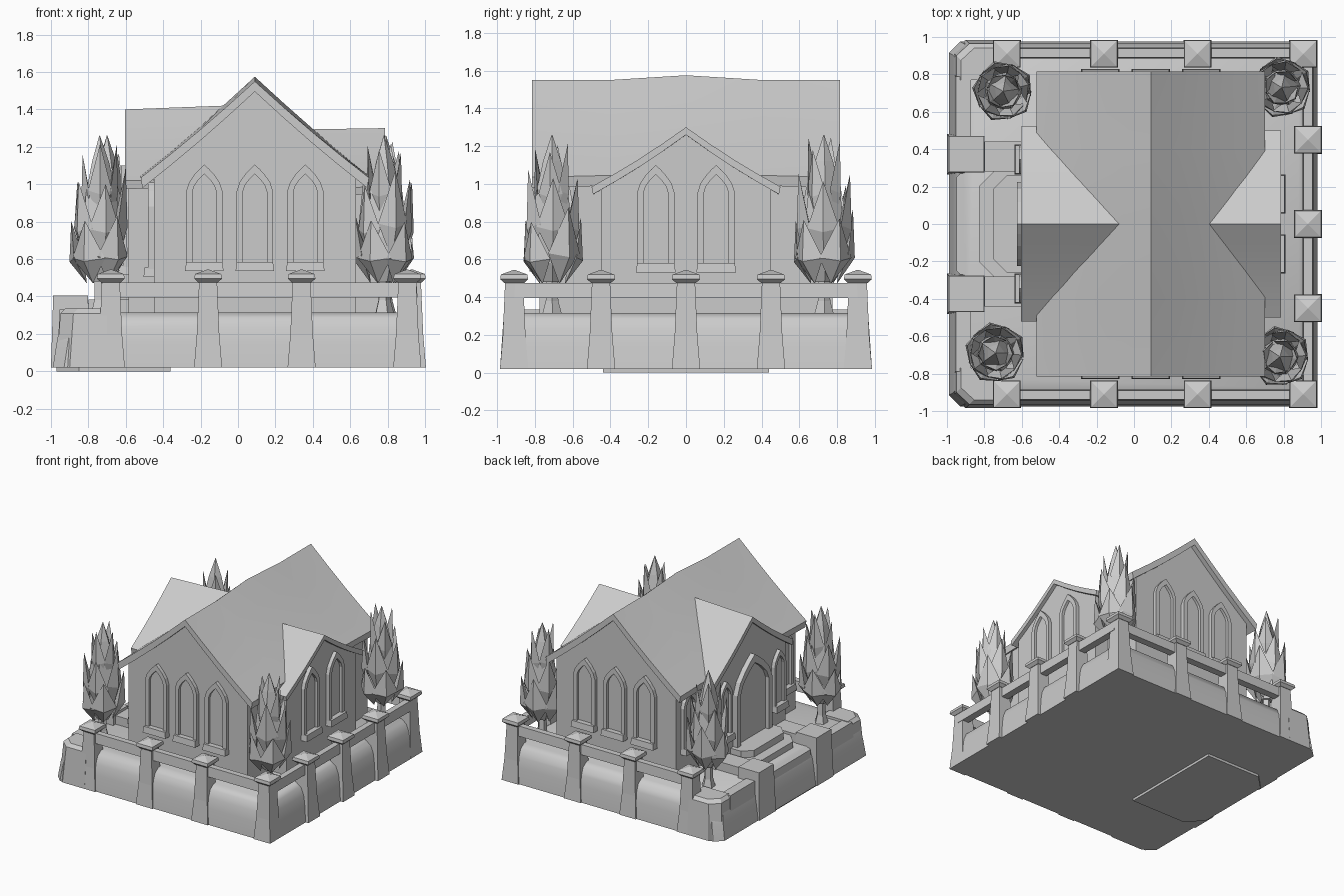
import bpy, bmesh, math, random
from mathutils import Vector, Matrix

if "Cube" in bpy.data.objects:
    bpy.data.objects.remove(bpy.data.objects["Cube"])

random.seed(4)


def make(name, bm, smooth=False, mat=None):
    bmesh.ops.recalc_face_normals(bm, faces=bm.faces)
    me = bpy.data.meshes.new(name)
    bm.to_mesh(me)
    bm.free()
    ob = bpy.data.objects.new(name, me)
    bpy.context.collection.objects.link(ob)
    if mat:
        ob.matrix_world = mat
    if smooth:
        bpy.context.view_layer.objects.active = ob
        ob.select_set(True)
        bpy.ops.object.shade_smooth_by_angle(angle=math.radians(35))
        ob.select_set(False)
    return ob


def loft(name, rings, **kw):
    """Skin a series of closed rings and cap both ends."""
    bm = bmesh.new()
    vs = [[bm.verts.new(p) for p in r] for r in rings]
    n = len(vs[0])
    for a, b in zip(vs, vs[1:]):
        for i in range(n):
            bm.faces.new((a[i], a[(i + 1) % n], b[(i + 1) % n], b[i]))
    bm.faces.new(vs[0])
    bm.faces.new(vs[-1])
    return make(name, bm, **kw)


def rect(cx, cy, hx, hy, z):
    return [(cx + sx * hx, cy + sy * hy, z) for sx, sy in ((-1, -1), (1, -1), (1, 1), (-1, 1))]


def box(name, x0, x1, y0, y1, z0, z1, t=0.0, **kw):
    cx, cy, hx, hy = (x0 + x1) / 2, (y0 + y1) / 2, (x1 - x0) / 2, (y1 - y0) / 2
    return loft(name, [rect(cx, cy, hx, hy, z0), rect(cx, cy, hx - t, hy - t, z1)], **kw)


# terrace with rounded upper edge and clipped left corners
def terrace_ring(x0, x1, hy, c, z):
    return [(x0 + c, -hy, z), (x1, -hy, z), (x1, hy, z), (x0 + c, hy, z), (x0, hy - c, z), (x0, c - hy, z)]


loft("terrace", [terrace_ring(x0, x1, hy, 0.06, z) for x0, x1, hy, z in (
    (-0.99, 0.98, 0.975, 0.02), (-0.97, 0.965, 0.965, 0.15), (-0.955, 0.95, 0.95, 0.23),
    (-0.935, 0.925, 0.925, 0.285), (-0.90, 0.88, 0.88, 0.315))], smooth=True)


# octagonal entrance steps on the left
def step(name, x0, x1, hy, c, z0, z1):
    ring = lambda z: [(x0, -hy + c, z), (x0 + c, -hy, z), (x1, -hy, z), (x1, hy, z), (x0 + c, hy, z), (x0, hy - c, z)]
    loft(name, [ring(z0), ring(z1)])


step("step_footing", -0.97, -0.36, 0.44, 0.12, 0.0, 0.03)
step("lower_step", -0.95, -0.5, 0.27, 0.02, 0.1, 0.31)
step("middle_step", -0.83, -0.5, 0.29, 0.09, 0.3, 0.365)
step("upper_step", -0.75, -0.5, 0.26, 0.07, 0.3, 0.42)

# entrance pedestals, side cheeks and low left walls
for s in (-1, 1):
    y = lambda a, b: (min(s * a, s * b), max(s * a, s * b))
    box("pedestal", -1.0, -0.79, *y(0.265, 0.48), 0.02, 0.405, t=0.012)
    box("step_cheek", -0.8, -0.58, *y(0.28, 0.44), 0.3, 0.385)
    box("low_wall", -0.965, -0.86, *y(0.45, 0.8), 0.1, 0.33, t=0.012)
    corner = lambda d, z: [(x, s * yy, z) for x, yy in (
        (-0.95 + d, 0.77), (-0.95 + d, 0.9 - d), (-0.88 + d, 0.965 - d), (-0.70, 0.965 - d), (-0.70, 0.77))]
    loft("corner_block", [corner(-0.02, 0.02), corner(0.0, 0.31), corner(0.025, 0.335)])


# fence posts, caps and rails
def post(x, y):
    loft("fence_post", [rect(x, y, h, h, z) for h, z in ((0.075, 0.02), (0.06, 0.2), (0.048, 0.48))])
    loft("post_cap", [rect(x, y, h, h, z) for h, z in (
        (0.052, 0.475), (0.074, 0.495), (0.07, 0.52), (0.002, 0.545))])


for s in (-1, 1):
    for x in (-0.68, -0.16, 0.34, 0.905):
        post(x, s * 0.91)
    box("side_rail", -0.68, 0.905, s * 0.915 - 0.03, s * 0.915 + 0.03, 0.395, 0.475, t=0.006)
for y in (-0.45, 0, 0.45):
    post(0.93, y)
box("end_rail", 0.9, 0.96, -0.91, 0.91, 0.395, 0.475, t=0.006)


# gabled walls and curved roofs; along = 'y' for the main nave, 'x' for the wings
def gable(name, along, centre, half, z_eave, z_peak, a, b, z0=0.3):
    prof = [(-half, z0), (half, z0), (half, z_eave), (0, z_peak), (-half, z_eave)]
    put = lambda u, t, z: (centre + u, t, z) if along == 'y' else (t, centre + u, z)
    loft(name, [[put(u, t, z) for u, z in prof] for t in (a, b)])


def roof(name, along, centre, half, stations, thick):
    put = lambda u, t, z: (centre + u, t, z) if along == 'y' else (t, centre + u, z)
    rings = []
    for t, ze, zp in stations:
        curve = [(k, ze + (zp - ze) * (1 - abs(k)) - 0.012 * math.sin(math.pi * abs(k)))
                 for k in (-1, -0.75, -0.5, -0.25, 0, 0.25, 0.5, 0.75, 1)]
        top = [put(k * half, t, z) for k, z in curve]
        low = [put(k * half * 0.985, t, z - thick) for k, z in reversed(curve)]
        rings.append(top + low)
    loft(name, rings, smooth=True)


gable("main_walls", 'y', 0.09, 0.54, 1.03, 1.5, -0.775, 0.775)
gable("right_wing_walls", 'x', 0, 0.45, 0.98, 1.26, 0.2, 0.755)
gable("left_wing_walls", 'x', 0, 0.45, 1.03, 1.355, -0.585, 0.0)
roof("main_roof", 'y', 0.09, 0.61, [(-0.815, 1.035, 1.55), (-0.4, 1.045, 1.55), (0, 1.05, 1.575),
                                    (0.4, 1.045, 1.55), (0.815, 1.035, 1.55)], 0.055)
roof("right_wing_roof", 'x', 0, 0.5, [(0.15, 0.98, 1.29), (0.785, 0.985, 1.3)], 0.04)
roof("left_wing_roof", 'x', 0, 0.52, [(-0.605, 1.02, 1.4), (0.05, 1.03, 1.425)], 0.045)


# pointed-arch openings: local x across, -y outward
def arch(w, z0, spring, peak):
    side = [(w, z0)] + [(w * (1 - k ** 1.7), spring + (peak - spring) * k) for k in (0, 0.35, 0.65, 0.85)]
    return side + [(0, peak)] + [(-x, z) for x, z in reversed(side)]


def opening(name, x, y, turn, w, z0, spring, peak, border, sill=True, depth=0.03):
    mat = Matrix.Translation((x, y, 0)) @ Matrix.Rotation(math.radians(turn), 4, 'Z')
    outer = arch(w, z0, spring, peak)
    inner = arch(w - border, z0, spring, peak - border * 1.5)
    loft(name + "_frame", [[(o[0], 0.02, o[1]), (o[0], -depth, o[1]), (i[0], -depth, i[1]), (i[0], 0.02, i[1])]
                           for o, i in zip(outer, inner)], mat=mat)
    loft(name + "_panel", [[(u, d, z) for u, z in inner] for d in (0.01, -0.008)], mat=mat)
    if sill:
        box(name + "_sill", -w - 0.005, w + 0.005, -depth - 0.025, 0.02, z0 - 0.015, z0 + 0.035, t=0.006, mat=mat)


for x in (-0.18, 0.09, 0.36):
    opening("front_window", x, -0.775, 0, 0.098, 0.55, 0.96, 1.105, 0.034)
    opening("back_window", x, 0.775, 180, 0.098, 0.55, 0.96, 1.105, 0.034)
for s in (-1, 1):
    opening("right_window", 0.755, s * 0.16, 90, 0.1, 0.545, 0.95, 1.1, 0.034)
    opening("porch_window", -0.585, s * 0.345, -90, 0.075, 0.53, 0.88, 1.0, 0.028)
    opening("left_window", -0.45, s * 0.62, -90, 0.09, 0.52, 0.88, 1.01, 0.034)
opening("door", -0.585, 0, -90, 0.225, 0.4, 0.84, 1.1, 0.045, sill=False, depth=0.04)


# cypress trees: trunk, core and tiers of folded pointed leaves
def tree(x, y, spin):
    mat = Matrix.Translation((x, y, 0)) @ Matrix.Rotation(spin, 4, 'Z')
    ring = lambda r, z, n: [(r * math.cos(i * math.tau / n), r * math.sin(i * math.tau / n), z) for i in range(n)]
    loft("tree_trunk", [ring(0.06, 0.29, 5), ring(0.035, 0.38, 5), ring(0.03, 0.55, 5)], mat=mat)
    loft("tree_core", [ring(r, z, 5) for r, z in (
        (0.05, 0.48), (0.105, 0.58), (0.115, 0.72), (0.09, 0.95), (0.05, 1.12), (0.002, 1.26))], mat=mat)
    bm = bmesh.new()
    for z0, z1, r0, r1, n, w in ((0.47, 0.84, 0.07, 0.145, 5, 0.72), (0.6, 1.04, 0.10, 0.13, 5, 0.68),
                                 (0.8, 1.2, 0.07, 0.085, 4, 0.8)):
        for i in range(n):
            a = (i + z0 * 5 + random.uniform(-0.1, 0.1)) * math.tau / n
            h = (z1 - z0) + random.uniform(-0.05, 0.05)
            polar = lambda r, da, k: bm.verts.new((r * math.cos(a + da), r * math.sin(a + da), z0 + h * k))
            b, l, m, rt, t = (polar(r0, 0, 0), polar(r1 * 1.05, -w, 0.4), polar(r1 * 1.15, 0, 0.35),
                              polar(r1 * 1.05, w, 0.4), polar(r1 * 1.08, 0, 1))
            back = polar(r1 * 0.6, 0, 0.4)
            for f in ((b, m, l), (b, rt, m), (l, m, t), (m, rt, t), (b, l, back), (b, back, rt),
                      (l, t, back), (back, t, rt)):
                bm.faces.new(f)
    make("tree_leaves", bm, mat=mat)


for i, (x, y) in enumerate(((-0.74, -0.69), (0.78, -0.71), (0.79, 0.73), (-0.70, 0.71))):
    tree(x, y, i * 1.3)
